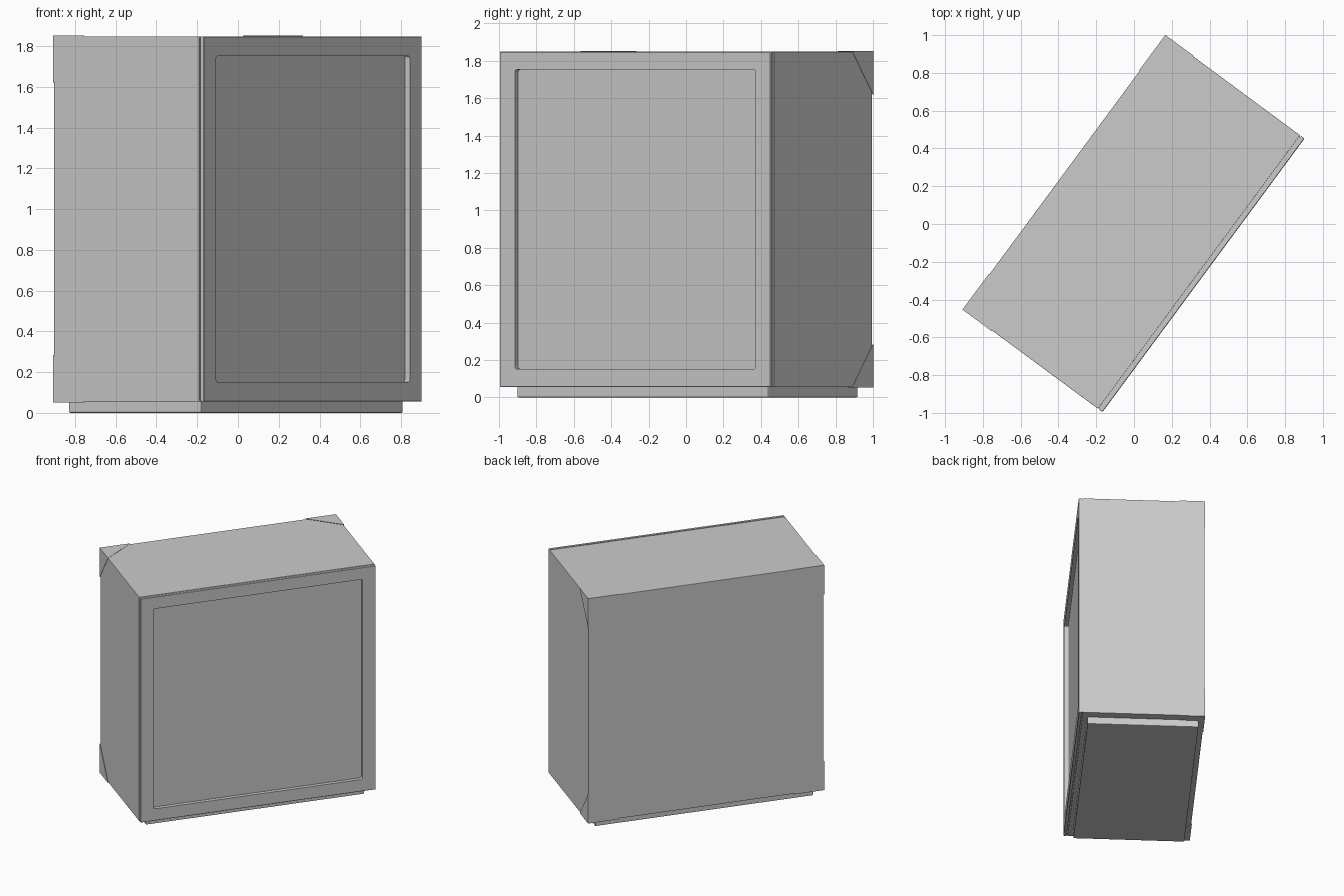
import bpy, bmesh, math

if "Cube" in bpy.data.objects:
    bpy.data.objects.remove(bpy.data.objects["Cube"])

ANGLE = math.radians(53.55)          # whole cabinet is turned about z
HW, HD = 0.90, 0.4575                # half width, half depth
Z0, Z1 = 0.056, 1.848                # cabinet bottom and top
ZC, HH = (Z0 + Z1) / 2, (Z1 - Z0) / 2


def finish(name, bm):
    bmesh.ops.recalc_face_normals(bm, faces=bm.faces)
    me = bpy.data.meshes.new(name)
    bm.to_mesh(me)
    bm.free()
    ob = bpy.data.objects.new(name, me)
    bpy.context.collection.objects.link(ob)
    ob.rotation_euler.z = ANGLE
    return ob


def box(name, x, y, z, bevel=0.0):
    bm = bmesh.new()
    bmesh.ops.create_cube(bm, size=1)
    for v in bm.verts:
        for i, (lo, hi) in enumerate((x, y, z)):
            v.co[i] = hi if v.co[i] > 0 else lo
    ob = finish(name, bm)
    if bevel:
        m = ob.modifiers.new("bevel", "BEVEL")
        m.width, m.segments = bevel, 2
    return ob


def rounded_rect(hw, hh, r, seg=3):
    pts = []
    for k, (sx, sz) in enumerate(((1, 1), (-1, 1), (-1, -1), (1, -1))):
        for i in range(seg + 1):
            a = math.pi / 2 * (k + i / seg)
            pts.append((sx * (hw - r) + r * math.cos(a),
                        ZC + sz * (hh - r) + r * math.sin(a)))
    return pts


def ring(name, loops):
    """Rectangular ring; loops = (half width, half height, radius, y)."""
    bm = bmesh.new()
    rows = [[bm.verts.new((px, y, pz)) for px, pz in rounded_rect(w, h, r)]
            for w, h, r, y in loops]
    for a, b in zip(rows, rows[1:] + rows[:1]):
        n = len(a)
        for i in range(n):
            bm.faces.new((a[i], a[(i + 1) % n], b[(i + 1) % n], b[i]))
    return finish(name, bm)


# cabinet body; its front face is the recessed speaker-cloth panel
box("cabinet_body", (-HW, HW), (-HD + 0.03, HD), (Z0, Z1), 0.002)

# narrow groove between body and front frame
ring("frame_groove", [(HW - 0.006, HH - 0.006, 0.003, -HD + 0.03),
                      (HW - 0.006, HH - 0.006, 0.003, -HD + 0.02),
                      (0.80, 0.80, 0.012, -HD + 0.02),
                      (0.80, 0.80, 0.012, -HD + 0.03)])

# front frame with slightly chamfered outer edge
ring("front_frame", [(HW, HH, 0.004, -HD + 0.022),
                     (HW, HH, 0.004, -HD + 0.003),
                     (HW - 0.003, HH - 0.003, 0.004, -HD),
                     (0.80, 0.80, 0.012, -HD),
                     (0.80, 0.80, 0.012, -HD + 0.022)])

# plinth
box("plinth", (-0.835, 0.835), (-0.39, 0.417), (0, Z0 + 0.005), 0.006)

# corner protectors on the four rear corners
T = 0.004
for sx, side in ((-1, "left"), (1, "right")):
    for sz, level in ((-1, "bottom"), (1, "top")):
        p = (sx * (HW + T), HD + T, ZC + sz * (HH + T))
        bm = bmesh.new()
        for d in ((0, 0, 0), (-sx * 0.237, 0, 0), (0, -0.19, 0), (0, 0, -sz * 0.235)):
            bm.verts.new([a + b for a, b in zip(p, d)])
        bmesh.ops.convex_hull(bm, input=bm.verts)
        finish(f"corner_protector_{level}_{side}", bm)
